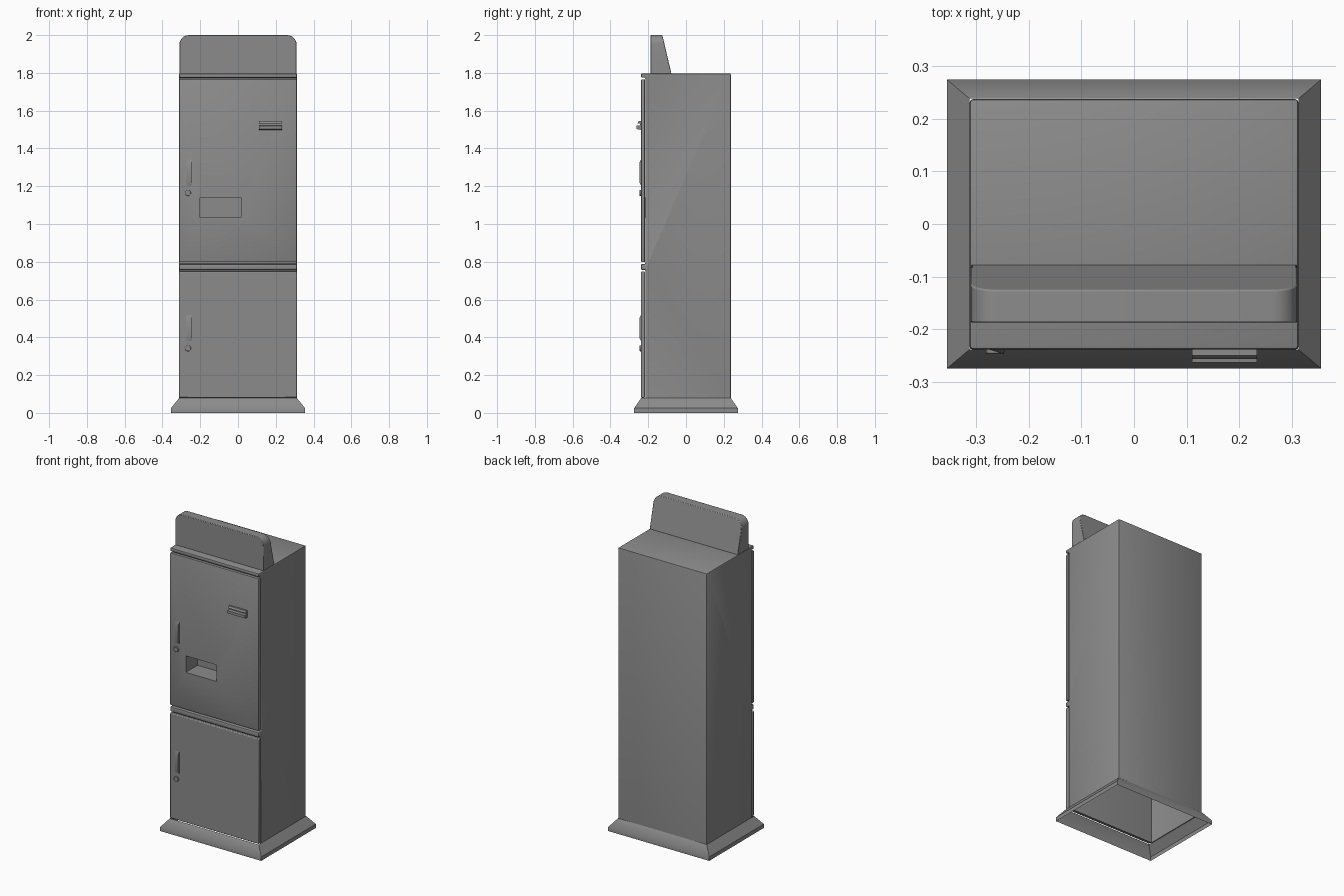
import bpy, bmesh, math
from mathutils import Matrix

default = bpy.data.objects.get("Cube")
if default:
    bpy.data.objects.remove(default)

grey = bpy.data.materials.new("cabinet grey")
grey.use_nodes = True
COLOUR = (0.26, 0.26, 0.26, 1)
grey.diffuse_color = COLOUR
grey.node_tree.nodes["Principled BSDF"].inputs["Base Color"].default_value = COLOUR

W = 0.312           # half width of the cabinet
FRONT = -0.238      # front plane of the doors
PANEL = -0.215      # front wall of the carcass behind the doors


def finish(name, bm, bevel=0.0, segments=2):
    """Turn a bmesh into a smooth-shaded object with optional bevels."""
    bmesh.ops.recalc_face_normals(bm, faces=bm.faces)
    mesh = bpy.data.meshes.new(name)
    bm.to_mesh(mesh)
    bm.free()
    mesh.materials.append(grey)
    obj = bpy.data.objects.new(name, mesh)
    bpy.context.collection.objects.link(obj)
    if bevel:
        mod = obj.modifiers.new("Bevel", "BEVEL")
        mod.width, mod.segments = bevel, segments
        mod.limit_method, mod.angle_limit = "ANGLE", math.radians(40)
    return obj


def box(name, x, y, z, bevel=0.0, open_face=None):
    """Box from (min, max) pairs; open_face is the direction of a face to drop."""
    bm = bmesh.new()
    bmesh.ops.create_cube(bm, size=1)
    for v in bm.verts:
        v.co = [r[0] if c < 0 else r[1] for c, r in zip(v.co, (x, y, z))]
    if open_face:
        bm.normal_update()
        drop = [f for f in bm.faces if f.normal.dot(open_face) > 0.9]
        bmesh.ops.delete(bm, geom=drop, context="FACES")
    return finish(name, bm, bevel)


def side_profile(points, x0, x1):
    """Extrude a (y, z) outline along x."""
    bm = bmesh.new()
    face = bm.faces.new([bm.verts.new((x0, y, z)) for y, z in points])
    out = bmesh.ops.extrude_face_region(bm, geom=[face])
    for v in out["geom"]:
        if isinstance(v, bmesh.types.BMVert):
            v.co.x = x1
    return bm


def smooth(obj):
    bpy.ops.object.select_all(action="DESELECT")
    obj.select_set(True)
    bpy.context.view_layer.objects.active = obj
    bpy.ops.object.shade_smooth_by_angle(angle=math.radians(35))


# Carcass: hollow shell, open below, with a top lip and a middle rail
bm = side_profile([(0.237, 0.075), (0.237, 1.797), (FRONT, 1.797), (FRONT, 1.775),
                   (PANEL, 1.775), (PANEL, 0.788), (FRONT, 0.788), (FRONT, 0.757),
                   (PANEL, 0.757), (PANEL, 0.075)], -W, W)
bottom = [f for f in bm.faces if all(v.co.z < 0.08 for v in f.verts)]
bmesh.ops.delete(bm, geom=bottom, context="FACES")
carcass = finish("carcass", bm, 0.006)
shell = carcass.modifiers.new("Shell", "SOLIDIFY")
shell.thickness = 0.005

# Doors
upper_door = box("upper_door", (-W, W), (FRONT, PANEL - 0.002), (0.798, 1.766), 0.005)
lower_door = box("lower_door", (-W, W), (FRONT, PANEL - 0.002), (0.08, 0.748), 0.005)

# Delivery pocket cut through the upper door and lined behind
px, pz = (-0.2, 0.017), (1.035, 1.14)
cutter = box("pocket_cutter", px, (-0.3, -0.16), pz)
cutter.hide_render = True
for obj in (carcass, upper_door):
    cut = obj.modifiers.new("Pocket", "BOOLEAN")
    cut.operation, cut.solver, cut.object = "DIFFERENCE", "EXACT", cutter
    bpy.context.view_layer.objects.active = obj
    for name in [m.name for m in obj.modifiers]:
        bpy.ops.object.modifier_apply(modifier=name)
bpy.data.objects.remove(cutter)
box("pocket_liner", px, (FRONT + 0.002, -0.12), pz, open_face=(0, -1, 0))

# Flared plinth: open skirt of three stacked rectangles
bm = bmesh.new()
rings = []
for hx, hy, z in ((0.355, 0.274, 0), (0.355, 0.274, 0.025), (W, 0.238, 0.078)):
    rings.append([bm.verts.new((sx * hx, sy * hy, z))
                  for sx, sy in ((-1, -1), (1, -1), (1, 1), (-1, 1))])
for low, high in zip(rings, rings[1:]):
    for i in range(4):
        j = (i + 1) % 4
        bm.faces.new((low[i], low[j], high[j], high[i]))
finish("plinth", bm)

# Header board: round top corners, upright front and leaning back
bm = bmesh.new()
outline = [(-0.31, 1.795), (0.31, 1.795)]
for side, start in ((1, 0), (-1, 90)):
    for step in range(7):
        a = math.radians(start + step * 15)
        outline.append((side * 0.26 + 0.05 * math.cos(a), 1.95 + 0.05 * math.sin(a)))
face = bm.faces.new([bm.verts.new((x, -0.187, z)) for x, z in outline])
out = bmesh.ops.extrude_face_region(bm, geom=[face])
for v in out["geom"]:
    if isinstance(v, bmesh.types.BMVert):
        v.co.y = -0.077 - (v.co.z - 1.795) * 0.235
finish("header_board", bm, 0.003)

# Coin slot: lipped block with a groove
bm = side_profile([(-0.236, 1.545), (-0.25, 1.545), (-0.256, 1.533), (-0.244, 1.531),
                   (-0.244, 1.522), (-0.263, 1.52), (-0.263, 1.503), (-0.236, 1.498)],
                  0.11, 0.233)
finish("coin_slot", bm)

# Pull handles and locks, one pair for each door
for label, z in (("upper", 1.165), ("lower", 0.342)):
    bm = bmesh.new()
    points = [(x, -0.236, z + dz) for x in (-0.282, -0.245) for dz in (0.035, 0.18)]
    points += [(-0.247, -0.247, z + dz) for dz in (0.055, 0.16)]
    bmesh.ops.convex_hull(bm, input=[bm.verts.new(p) for p in points])
    finish(label + "_handle", bm)

    bm = bmesh.new()
    place = Matrix.Translation((-0.265, -0.24, z)) @ Matrix.Rotation(math.pi / 2, 4, "X")
    bmesh.ops.create_cone(bm, cap_ends=True, segments=20, radius1=0.016,
                          radius2=0.016, depth=0.012, matrix=place)
    finish(label + "_lock", bm, 0.002)

for obj in list(bpy.context.scene.objects):
    if obj.type == "MESH" and obj.data.materials and obj.data.materials[0] == grey:
        smooth(obj)
